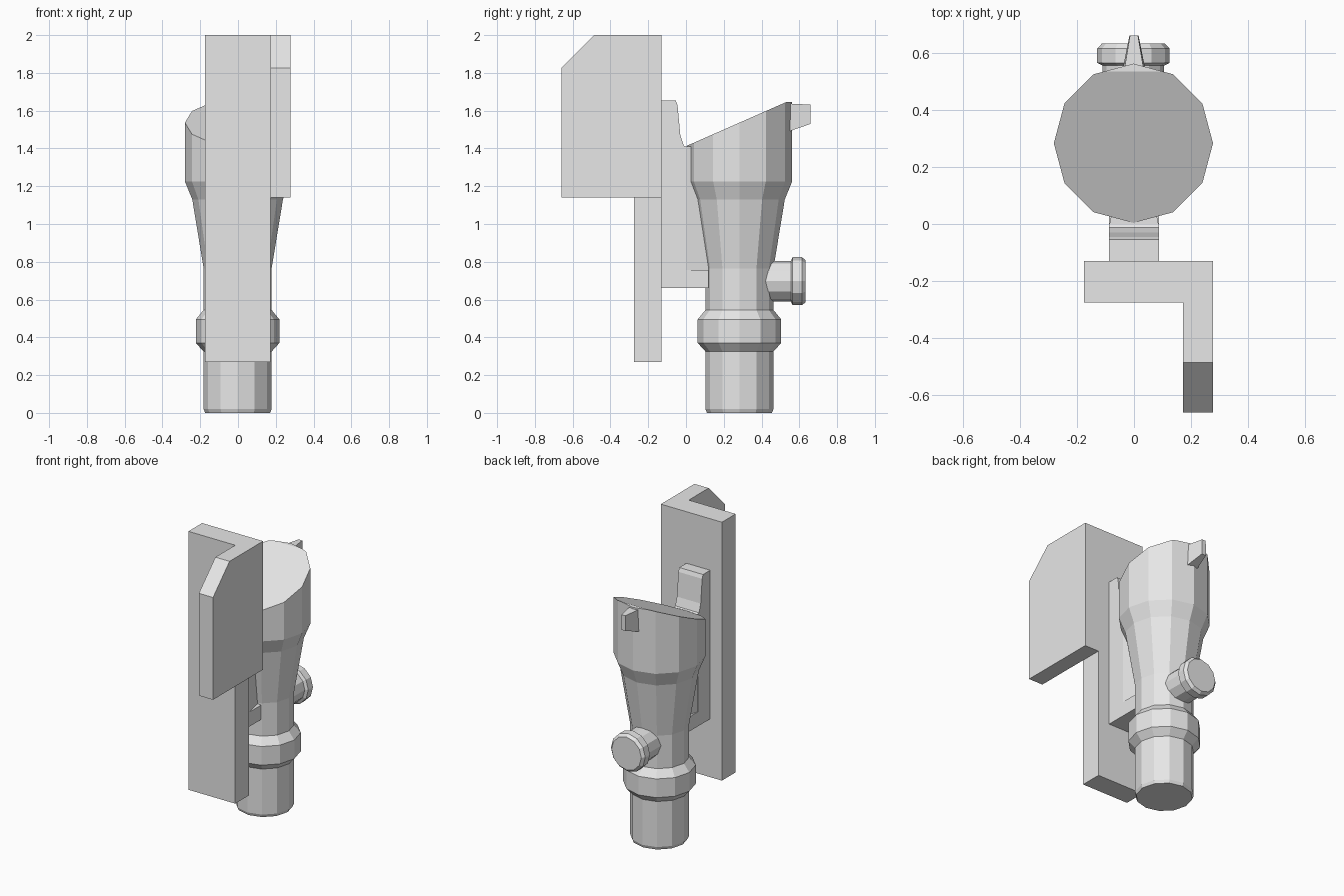
import bpy, bmesh
from math import sin, cos, pi
from mathutils import Vector

cube = bpy.data.objects.get("Cube")
if cube:
    bpy.data.objects.remove(cube)

grey = bpy.data.materials.new("light_grey")
grey.use_nodes = True
colour = (0.8, 0.8, 0.8, 1)
grey.diffuse_color = colour
grey.node_tree.nodes["Principled BSDF"].inputs["Base Color"].default_value = colour


def finish(name, bm):
    bmesh.ops.recalc_face_normals(bm, faces=bm.faces)
    mesh = bpy.data.meshes.new(name)
    bm.to_mesh(mesh)
    bm.free()
    mesh.materials.append(grey)
    obj = bpy.data.objects.new(name, mesh)
    bpy.context.collection.objects.link(obj)
    return obj


def loft(rings):
    """Join equal rings of points into a closed solid."""
    bm = bmesh.new()
    loops = [[bm.verts.new(p) for p in ring] for ring in rings]
    n = len(loops[0])
    for a, b in zip(loops, loops[1:]):
        for i in range(n):
            j = (i + 1) % n
            bm.faces.new((a[i], a[j], b[j], b[i]))
    bm.faces.new(loops[0])
    bm.faces.new(loops[-1])
    return bm


def slab(name, outline, x0, x1):
    """Extrude a (y, z) outline along x."""
    return finish(name, loft([[(x, y, z) for y, z in outline] for x in (x0, x1)]))


def turned(profile, centre, axis, sides=12):
    """Turn (radius, distance) pairs around the z or y axis."""
    rings = []
    for r, d in profile:
        ring = []
        for i in range(sides):
            u, v = r * cos(2 * pi * i / sides), r * sin(2 * pi * i / sides)
            ring.append(Vector(centre) + Vector((u, v, d) if axis == "z" else (u, d, v)))
        rings.append(ring)
    return loft(rings)


# Mounting plate with its side wing
slab("back_plate", [(-0.275, 0.27), (-0.13, 0.27), (-0.13, 2), (-0.275, 2)], -0.175, 0.172)
slab("side_wing", [(-0.66, 1.14), (-0.13, 1.14), (-0.13, 2), (-0.485, 2), (-0.66, 1.825)],
     0.172, 0.277)

# Bracket joining the plate to the body
slab("bracket", [(-0.13, 0.66), (0.12, 0.66), (0.12, 0.757), (0, 0.757), (0, 1.41),
                 (-0.012, 1.415), (-0.03, 1.47), (-0.045, 1.63), (-0.055, 1.655),
                 (-0.13, 1.655)], -0.088, 0.088)
finish("bracket_web", loft([
    [(-w, y, 0.757), (w, y, 0.757), (w, y, 1.41), (-w, y, 1.41)]
    for w, y in ((0.088, -0.01), (0.058, 0.13))]))

# Turned body, with the cup cut off at a slant
body = turned([(0.172, 0), (0.18, 0.02), (0.18, 0.325), (0.221, 0.37), (0.221, 0.495),
               (0.18, 0.545), (0.18, 0.765), (0.24, 1.13), (0.279, 1.225), (0.279, 1.647)],
              (-0.002, 0.283, 0), "z")
cut = bmesh.ops.bisect_plane(body, geom=body.verts[:] + body.edges[:] + body.faces[:],
                             plane_co=(0, 0, 1.412), plane_no=(0, -0.44, 1), clear_outer=True)
bmesh.ops.contextual_create(body, geom=[e for e in cut["geom_cut"]
                                        if isinstance(e, bmesh.types.BMEdge)])
finish("body", body)

# Knob on the back
finish("knob", turned([(0.108, 0.40), (0.108, 0.555), (0.127, 0.565), (0.127, 0.615),
                       (0.11, 0.633)], (-0.002, 0, 0.697), "y"))

# Tapered lug on the cup rim
finish("rim_lug", loft([
    [(-w, y, low), (w, y, low), (t, y, top), (-t, y, top)]
    for w, t, y, low, top in ((0.042, 0.036, 0.53, 1.485, 1.638),
                              (0.016, 0.014, 0.66, 1.53, 1.632))]))
